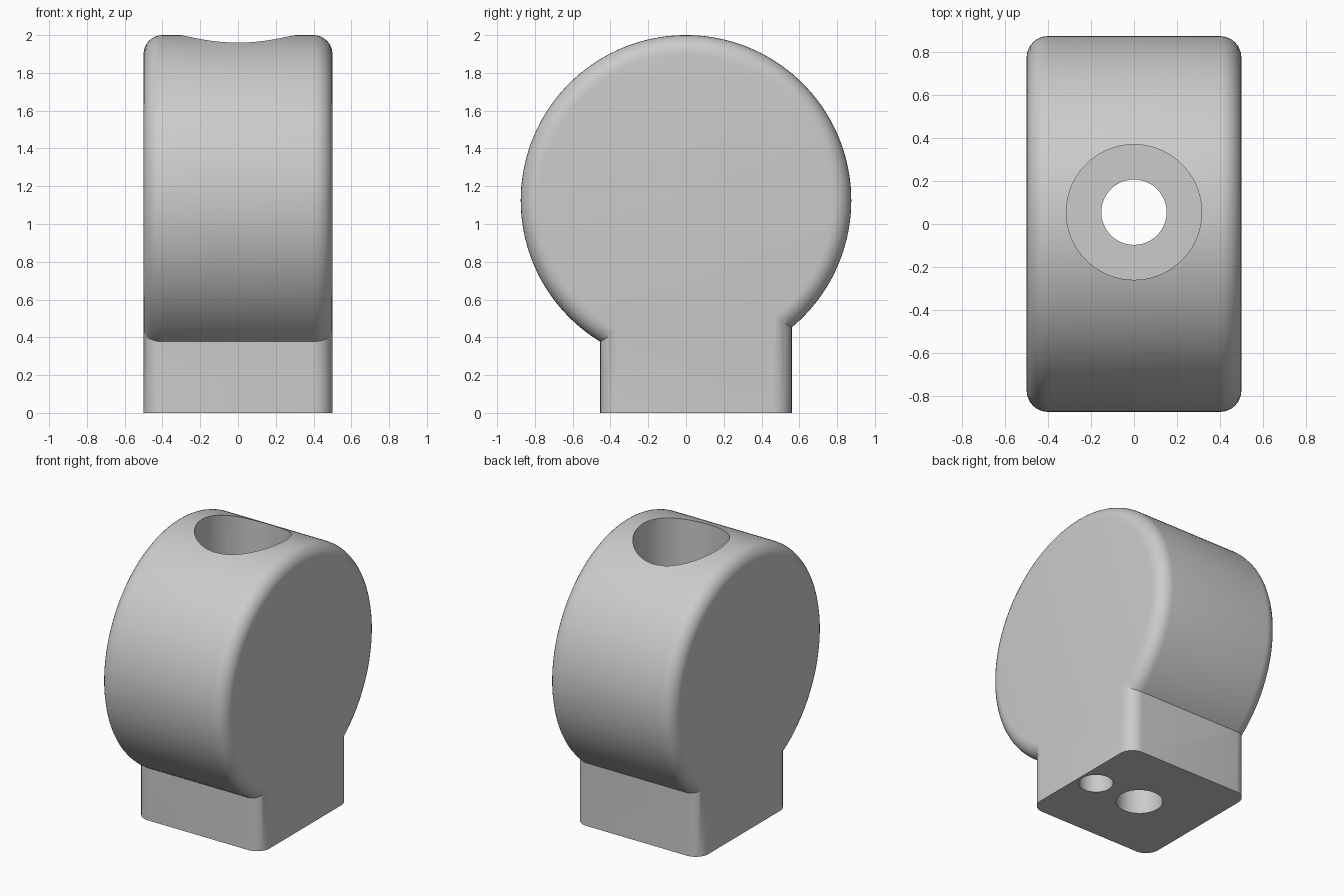
import bpy, bmesh, math
from mathutils import Matrix

if "Cube" in bpy.data.objects:
    bpy.data.objects.remove(bpy.data.objects["Cube"])

FILLET = 0.1
BORE_Y = 0.055


def make_object(name, bm):
    bmesh.ops.recalc_face_normals(bm, faces=bm.faces)
    mesh = bpy.data.meshes.new(name)
    bm.to_mesh(mesh)
    bm.free()
    obj = bpy.data.objects.new(name, mesh)
    bpy.context.collection.objects.link(obj)
    return obj


def cylinder(name, radius, z0, z1, x, y, segments=72):
    bm = bmesh.new()
    bmesh.ops.create_cone(bm, cap_ends=True, segments=segments, radius1=radius, radius2=radius,
                          depth=z1 - z0, matrix=Matrix.Translation((x, y, (z0 + z1) / 2)))
    return make_object(name, bm)


def combine(body, other, operation):
    mod = body.modifiers.new(other.name, 'BOOLEAN')
    mod.operation = operation
    mod.solver = 'EXACT'
    mod.object = other
    bpy.context.view_layer.objects.active = body
    bpy.ops.object.modifier_apply(modifier=mod.name)
    bpy.data.objects.remove(other)


# Round head: disc lying along x with rounded rims
bm = bmesh.new()
bmesh.ops.create_cone(bm, cap_ends=True, segments=160, radius1=0.875, radius2=0.875, depth=1.0,
                      matrix=Matrix.Translation((0, 0, 1.125)) @ Matrix.Rotation(math.pi / 2, 4, 'Y'))
rims = [e for e in bm.edges if abs(e.verts[0].co.x - e.verts[1].co.x) < 1e-4]
bmesh.ops.bevel(bm, geom=rims, offset=FILLET, segments=8, profile=0.5, affect='EDGES')
body = make_object("round_head_mount", bm)

# Square foot with rounded upright corners
bm = bmesh.new()
bmesh.ops.create_cube(bm, size=1.0, matrix=Matrix.Translation((0, 0.053, 0.5))
                      @ Matrix.Diagonal((1.0, 1.014, 1.0, 1.0)))
uprights = [e for e in bm.edges if abs(e.verts[0].co.z - e.verts[1].co.z) > 0.5]
bmesh.ops.bevel(bm, geom=uprights, offset=FILLET, segments=8, profile=0.5, affect='EDGES')
combine(body, make_object("foot", bm), 'UNION')

# Screw hole, wide bore for the screw head, and blind pin hole in the base
combine(body, cylinder("screw_hole", 0.152, -0.2, 2.2, 0, BORE_Y), 'DIFFERENCE')
combine(body, cylinder("screw_head_bore", 0.315, 0.75, 2.2, 0, BORE_Y), 'DIFFERENCE')
combine(body, cylinder("pin_hole", 0.112, -0.2, 0.3, 0.37, BORE_Y, 48), 'DIFFERENCE')

# Plain grey finish
grey = bpy.data.materials.new("light_grey")
grey.diffuse_color = (0.6, 0.6, 0.6, 1)
grey.use_nodes = True
grey.node_tree.nodes["Principled BSDF"].inputs["Base Color"].default_value = grey.diffuse_color
body.data.materials.clear()
body.data.materials.append(grey)
for p in body.data.polygons:
    p.material_index = 0

bpy.context.view_layer.objects.active = body
body.select_set(True)
bpy.ops.object.shade_smooth_by_angle(angle=math.radians(30))
